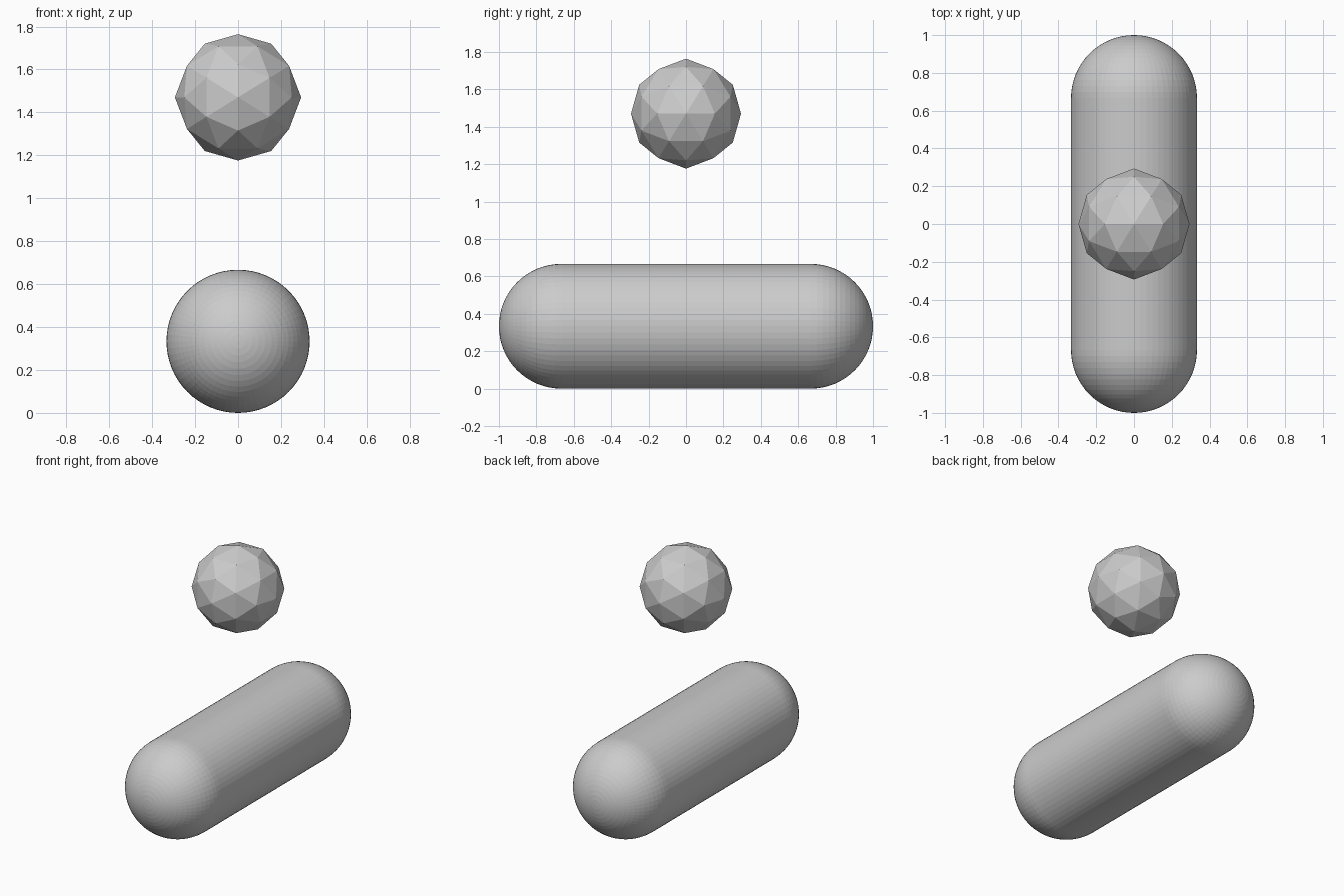
import bpy, bmesh
from math import sin, cos, pi, sqrt
from mathutils import Vector, Matrix

if "Cube" in bpy.data.objects:
    bpy.data.objects.remove(bpy.data.objects["Cube"])

R = 1 / 3          # capsule radius
STRAIGHT = 2 / 3   # half length of the straight section
BALL_R = 0.294
BALL_Z = 1.47


def add_object(name, bm, location):
    bmesh.ops.recalc_face_normals(bm, faces=bm.faces[:])
    mesh = bpy.data.meshes.new(name)
    bm.to_mesh(mesh)
    bm.free()
    obj = bpy.data.objects.new(name, mesh)
    obj.location = location
    bpy.context.collection.objects.link(obj)
    return obj


# Lying capsule: half profile spun around the y axis
bm = bmesh.new()
steps = 16
arc = [(R * sin(i * pi / 2 / steps), STRAIGHT + R * cos(i * pi / 2 / steps))
       for i in range(steps + 1)]
profile = arc + [(x, -y) for x, y in reversed(arc)]
verts = [bm.verts.new((x, y, 0)) for x, y in profile]
edges = [bm.edges.new(pair) for pair in zip(verts, verts[1:])]
bmesh.ops.spin(bm, geom=verts + edges, cent=(0, 0, 0), axis=(0, 1, 0),
               angle=2 * pi, steps=64, use_duplicate=False)
bmesh.ops.remove_doubles(bm, verts=bm.verts[:], dist=1e-5)
add_object("capsule_body", bm, (0, 0, R))

# Faceted ball: icosahedron corners plus edge midpoints, all on the sphere
phi = (1 + sqrt(5)) / 2
corners = []
for a in (-1, 1):
    for b in (-phi, phi):
        corners += [Vector((a, 0, b)), Vector((b, a, 0)), Vector((0, b, a))]
points = corners + [p + q for i, p in enumerate(corners)
                    for q in corners[:i] if (p - q).length < 2.1]
bm = bmesh.new()
for p in points:
    bm.verts.new(p.normalized() * BALL_R)
bmesh.ops.convex_hull(bm, input=bm.verts[:])
add_object("faceted_ball", bm, (0, 0, BALL_Z))
